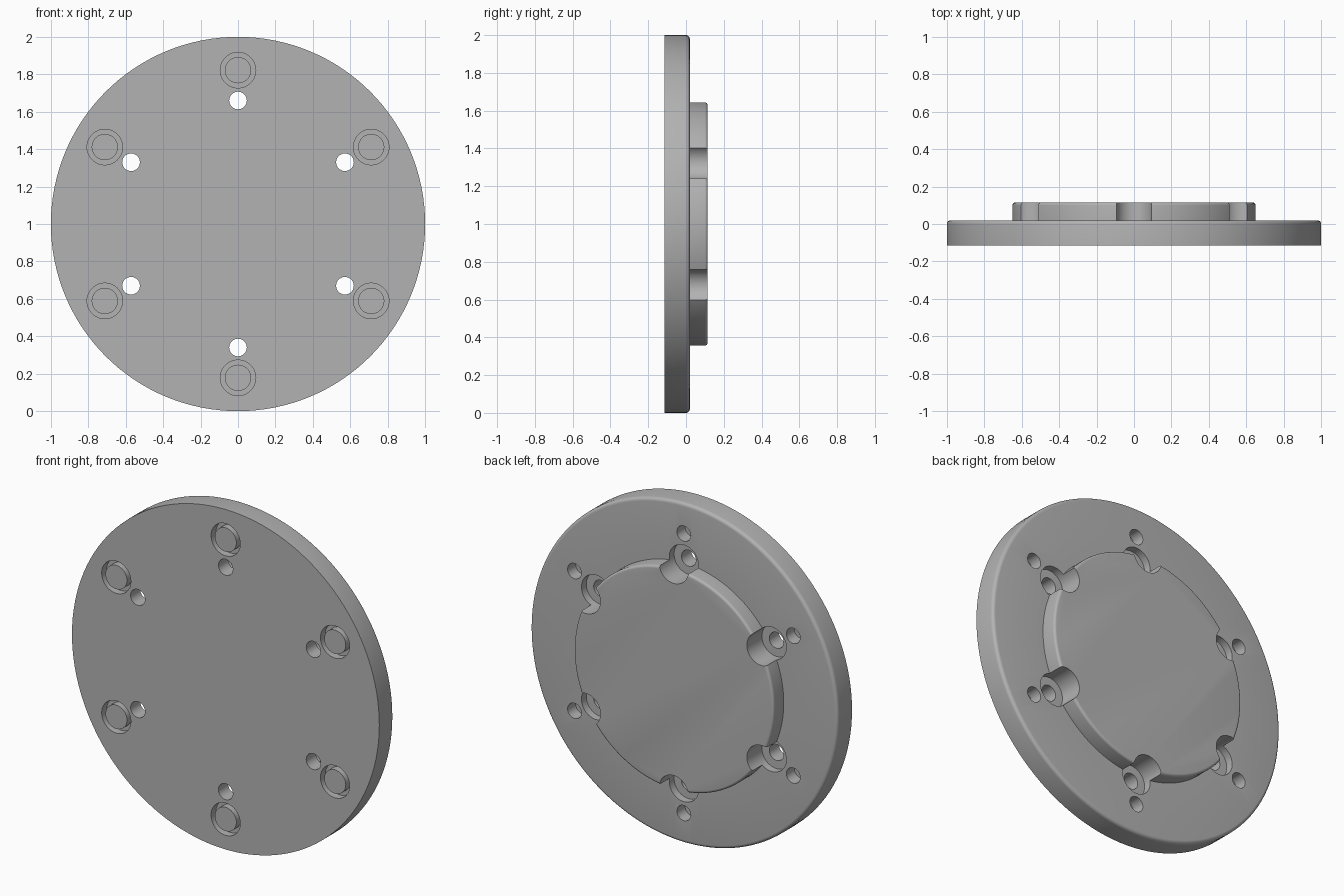
import bpy, bmesh, math
from mathutils import Matrix, Vector

cube = bpy.data.objects.get("Cube")
if cube:
    bpy.data.objects.remove(cube, do_unlink=True)

FRONT, PLATE, BOSS = -0.115, 0.02, 0.115
CENTRE = Vector((0, 0, 1))

grey = bpy.data.materials.new("plain_grey")
grey.use_nodes = True
grey.diffuse_color = (0.45, 0.45, 0.45, 1)
grey.node_tree.nodes["Principled BSDF"].inputs["Base Color"].default_value = (0.45, 0.45, 0.45, 1)


def fillet(radius, top, r, steps=5):
    """Rounded outer edge as (radius, y) points, from the side to the face."""
    arc = [i * math.pi / 2 / steps for i in range(steps + 1)]
    return [(radius - r + r * math.cos(a), top - r + r * math.sin(a)) for a in arc]


def lathe(bm, profile, centre, segments, closed=False):
    """Spin (radius, y) points about an axis along y; cap the ends unless closed."""
    rings = []
    for radius, y in profile:
        ring = []
        for i in range(segments):
            a = 2 * math.pi * i / segments
            ring.append(bm.verts.new(centre + Vector((radius * math.cos(a), y, radius * math.sin(a)))))
        rings.append(ring)
    pairs = list(zip(rings, rings[1:]))
    if closed:
        pairs.append((rings[-1], rings[0]))
    else:
        bm.faces.new(rings[0])
        bm.faces.new(rings[-1])
    for a, b in pairs:
        for i in range(segments):
            j = (i + 1) % segments
            bm.faces.new((a[i], a[j], b[j], b[i]))


def make_object(name, bm):
    bmesh.ops.recalc_face_normals(bm, faces=bm.faces)
    mesh = bpy.data.meshes.new(name)
    bm.to_mesh(mesh)
    bm.free()
    mesh.materials.append(grey)
    obj = bpy.data.objects.new(name, mesh)
    bpy.context.collection.objects.link(obj)
    return obj


# Round plate with the raised disc on its back
bm = bmesh.new()
profile = [(1.0, FRONT)] + fillet(1.0, PLATE, 0.02) + [(0.65, PLATE)] + fillet(0.65, BOSS, 0.015)
lathe(bm, profile, CENTRE, 128)
plate = make_object("flange_plate", bm)

# Cutters for the six bolt positions
bm = bmesh.new()
for k in range(6):
    turn = Matrix.Rotation(k * math.pi / 3, 3, "Y")
    inner = CENTRE + turn @ Vector((0, 0, 0.66))
    outer = CENTRE + turn @ Vector((0, 0, 0.822))
    # Through hole with a wide seat that notches the raised disc
    lathe(bm, [(0.047, -0.2), (0.047, -0.025), (0.095, -0.025), (0.095, 0.2)], inner, 48)
    # Blind hole in the back
    lathe(bm, [(0.045, -0.055), (0.045, 0.2)], outer, 40)
    # Ring groove in the front
    lathe(bm, [(0.07, -0.2), (0.095, -0.2), (0.095, -0.07), (0.07, -0.07)], outer, 48, closed=True)
cutter = make_object("hole_cutter", bm)
cutter.hide_render = True

# Cut the holes
cut = plate.modifiers.new("holes", "BOOLEAN")
cut.operation = "DIFFERENCE"
cut.solver = "EXACT"
cut.object = cutter
bpy.ops.object.select_all(action="DESELECT")
plate.select_set(True)
bpy.context.view_layer.objects.active = plate
bpy.ops.object.modifier_apply(modifier="holes")
bpy.data.objects.remove(cutter, do_unlink=True)

bpy.ops.object.shade_smooth_by_angle(angle=math.radians(30))
